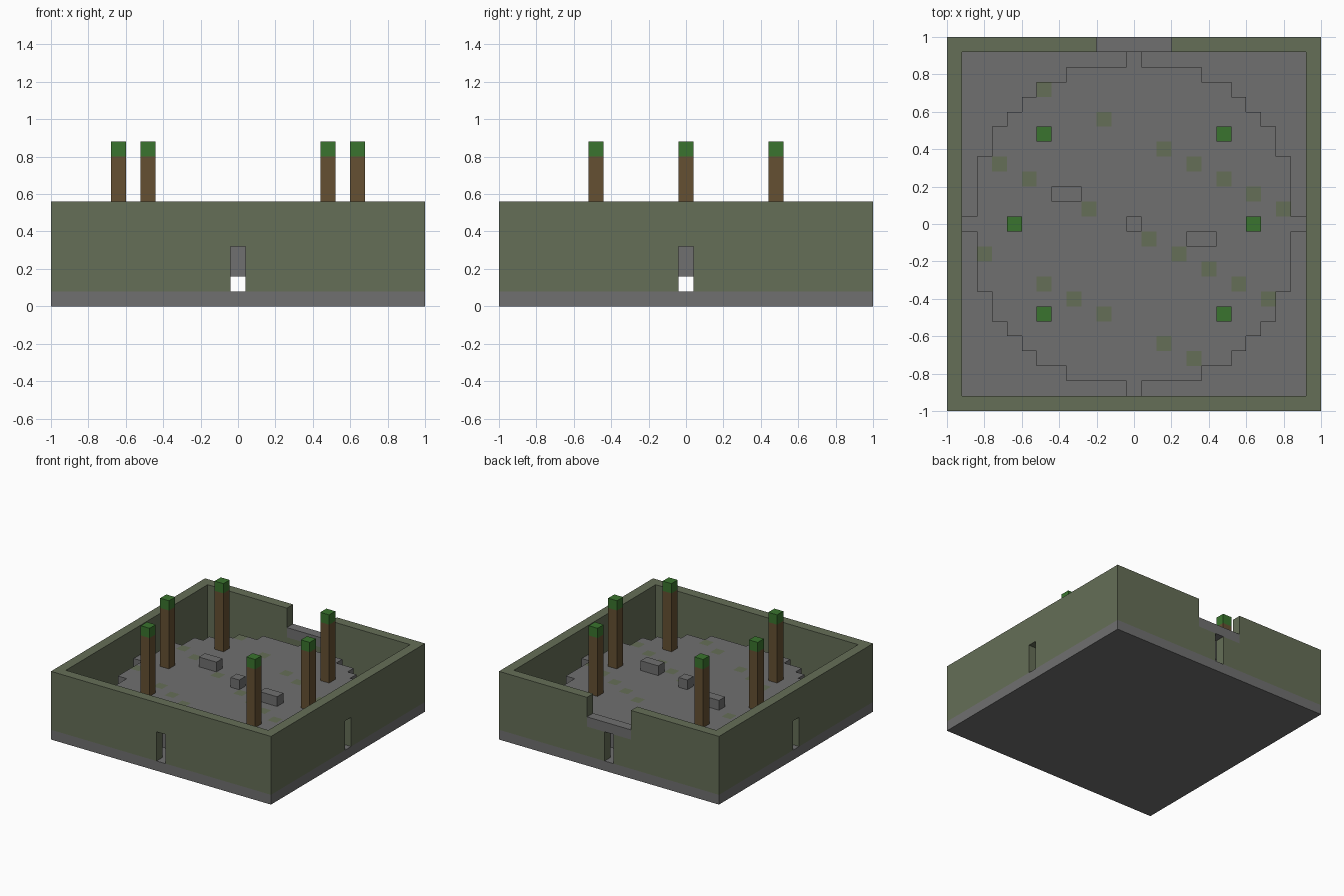
import bpy
import bmesh

U = 0.08  # block size of the grid

default = bpy.data.objects.get("Cube")
if default:
    bpy.data.objects.remove(default, do_unlink=True)


def make_material(name, r, g, b):
    linear = [((c / 255 + 0.055) / 1.055) ** 2.4 for c in (r, g, b)] + [1.0]
    mat = bpy.data.materials.new(name)
    mat.use_nodes = True
    mat.diffuse_color = linear
    shader = mat.node_tree.nodes["Principled BSDF"]
    shader.inputs["Base Color"].default_value = linear
    shader.inputs["Roughness"].default_value = 0.9
    return mat


stone = make_material("grey stone", 112, 112, 112)
mossy = make_material("mossy stone", 101, 110, 87)
wood = make_material("brown wood", 101, 80, 50)
leaf = make_material("leaf green", 58, 116, 46)


def add_object(name, bm, *mats):
    mesh = bpy.data.meshes.new(name)
    bm.to_mesh(mesh)
    bm.free()
    for mat in mats:
        mesh.materials.append(mat)
    obj = bpy.data.objects.new(name, mesh)
    bpy.context.scene.collection.objects.link(obj)
    return obj


def box(name, centre, size, bottom, top, mat):
    """Box with its centre and size in x and y, and its bottom and top in z."""
    bm = bmesh.new()
    bmesh.ops.create_cube(bm, size=1)
    for v in bm.verts:
        v.co.x = centre[0] + v.co.x * size[0]
        v.co.y = centre[1] + v.co.y * size[1]
        v.co.z = top if v.co.z > 0 else bottom
    return add_object(name, bm, mat)


def cut(target, centre, size, bottom, top):
    cutter = box("cutter", centre, size, bottom, top, mossy)
    cutter.hide_render = True
    mod = target.modifiers.new("cut", "BOOLEAN")
    mod.operation = "DIFFERENCE"
    mod.solver = "EXACT"
    mod.object = cutter
    bpy.context.view_layer.objects.active = target
    bpy.ops.object.modifier_apply(modifier=mod.name)
    bpy.data.objects.remove(cutter, do_unlink=True)


# Ground slab
box("ground_slab", (0, 0), (2, 2), 0, U, stone)

# Surrounding wall with four doorways and a gap in the back
wall = box("outer_wall", (0, 0), (2, 2), U, 7 * U, mossy)
cut(wall, (0, 0), (2 - 2 * U, 2 - 2 * U), 0, 1)
cut(wall, (0, 0), (3, U), 0, 4 * U)
cut(wall, (0, 0), (U, 3), 0, 4 * U)
cut(wall, (0, 1), (5 * U, 4 * U), 4 * U, 1)
box("back_lintel", (0, 1 - U / 2), (5 * U, U), 4 * U, 5 * U, stone)

# Raised round floor made of grid cells, with diagonal rows of moss patches
BARE = {(0, 6), (-4, 8), (-1, 0), (-8, -3), (0, -7)}
bm = bmesh.new()
bmesh.ops.create_grid(bm, x_segments=23, y_segments=23, size=11.5 * U)


def cell(face):
    c = face.calc_center_median()
    return round(c.x / U), round(c.y / U)


outside = [f for f in bm.faces if sum(n * n for n in cell(f)) > 121]
bmesh.ops.delete(bm, geom=outside, context="FACES")
bmesh.ops.translate(bm, verts=bm.verts[:], vec=(0, 0, 2 * U))
bottom_faces = bm.faces[:]
raised = bmesh.ops.extrude_face_region(bm, geom=bottom_faces, use_keep_orig=True)
bmesh.ops.translate(bm, verts=[g for g in raised["geom"] if isinstance(g, bmesh.types.BMVert)],
                    vec=(0, 0, 2 * U))
bmesh.ops.recalc_face_normals(bm, faces=bm.faces[:])
for f in bm.faces:
    x, y = cell(f)
    if f.normal.z > 0.5 and (x + 2 * y) % 13 == 12 and (x, y) not in BARE:
        f.material_index = 1
add_object("arena_floor", bm, stone, mossy)

# Low stone blocks on the floor
box("centre_block", (0, 0), (U, U), 4 * U, 5 * U, stone)
box("left_block", (4.5 * U, -U), (2 * U, U), 4 * U, 5 * U, stone)
box("right_block", (-4.5 * U, 2 * U), (2 * U, U), 4 * U, 5 * U, stone)

# Six wooden posts with green tops
for side, sign in (("left", 1), ("right", -1)):
    for place, x, y in (("front", 6, -6), ("middle", 8, 0), ("back", 6, 6)):
        spot = (sign * x * U, y * U)
        box(f"{place}_{side}_post", spot, (U, U), 4 * U, 10 * U, wood)
        box(f"{place}_{side}_post_top", spot, (U, U), 10 * U, 11 * U, leaf)
